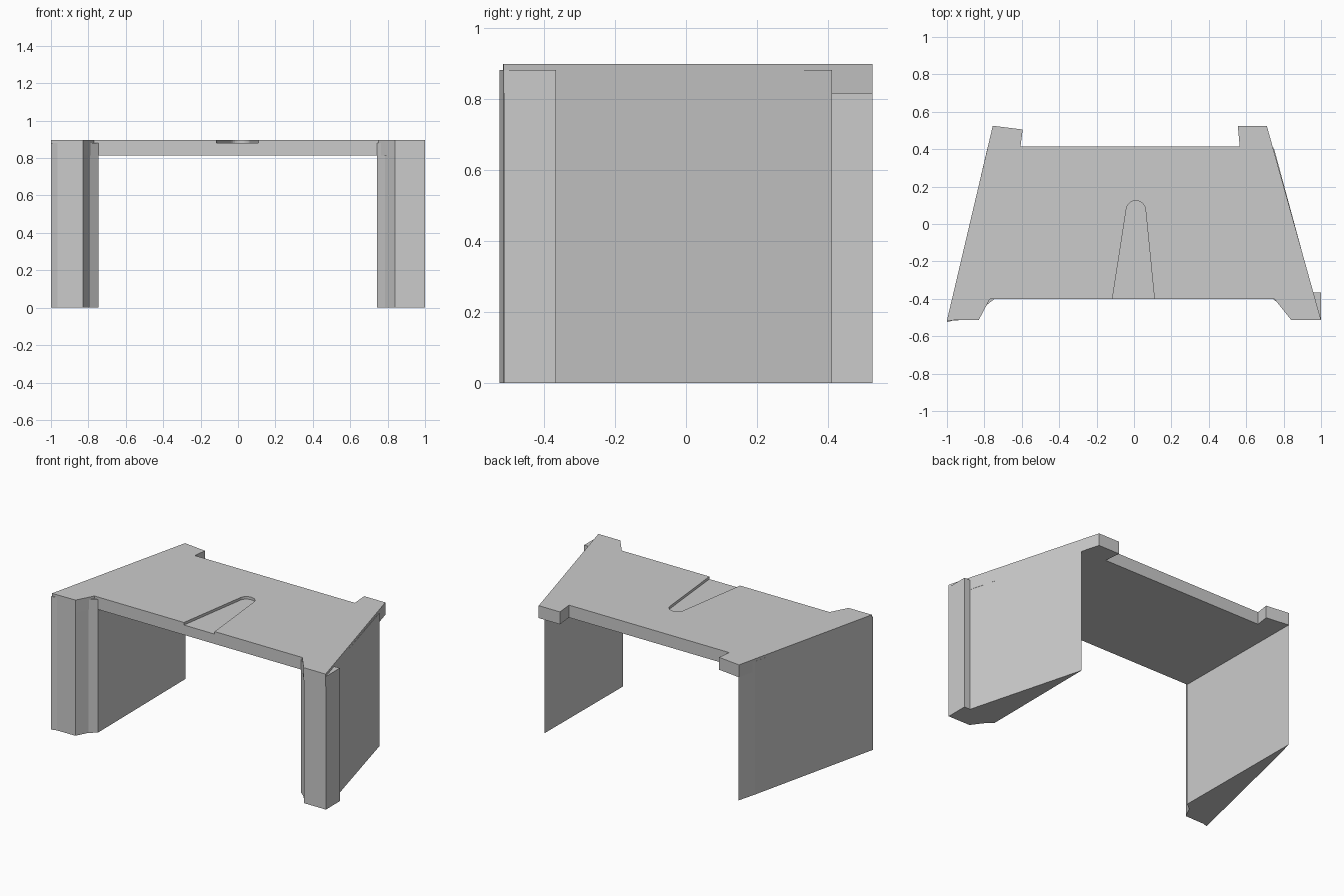
import bpy, bmesh
from math import sin, cos, pi

if "Cube" in bpy.data.objects:
    bpy.data.objects.remove(bpy.data.objects["Cube"])


def prism(name, outline, z0, z1):
    """Extrude a plan outline between two heights."""
    bm = bmesh.new()
    face = bm.faces.new([bm.verts.new((x, y, z0)) for x, y in outline])
    ext = bmesh.ops.extrude_face_region(bm, geom=[face])
    top = [g for g in ext["geom"] if isinstance(g, bmesh.types.BMVert)]
    bmesh.ops.translate(bm, verts=top, vec=(0, 0, z1 - z0))
    bmesh.ops.recalc_face_normals(bm, faces=bm.faces)
    mesh = bpy.data.meshes.new(name)
    bm.to_mesh(mesh)
    bm.free()
    obj = bpy.data.objects.new(name, mesh)
    bpy.context.collection.objects.link(obj)
    return obj


# Deck plate with notched front and back
deck = prism("deck", [
    (-1, -0.515), (-0.83, -0.513), (-0.77, -0.40), (0.75, -0.40),
    (0.84, -0.513), (1, -0.513), (0.71, 0.525), (0.555, 0.525),
    (0.565, 0.415), (-0.607, 0.415), (-0.595, 0.505), (-0.755, 0.525)],
    0.815, 0.897)

# Tapered shallow groove with a rounded end
arc = [(0.01 + 0.052 * cos(i * pi / 12), 0.073 + 0.052 * sin(i * pi / 12))
       for i in range(13)]
cutter = prism("groove_cutter", [(-0.12, -0.43), (0.112, -0.43)] + arc, 0.88, 0.95)
cutter.hide_render = True
mod = deck.modifiers.new("groove", "BOOLEAN")
mod.operation = "DIFFERENCE"
mod.solver = "EXACT"
mod.object = cutter
bpy.context.view_layer.objects.active = deck
bpy.ops.object.modifier_apply(modifier=mod.name)
bpy.data.objects.remove(cutter)

# Wedge-shaped side walls, thick at the front and sharp at the back
prism("left_wall", [
    (-1, -0.525), (-0.965, -0.515), (-0.83, -0.513), (-0.79, -0.435),
    (-0.745, -0.40), (-0.752, 0.525), (-0.785, 0.40)], 0, 0.88)
prism("right_wall", [
    (1, -0.51), (1, -0.365), (0.957, -0.365), (0.747, 0.41),
    (0.742, -0.40), (0.785, -0.435), (0.84, -0.51)], 0, 0.88)
